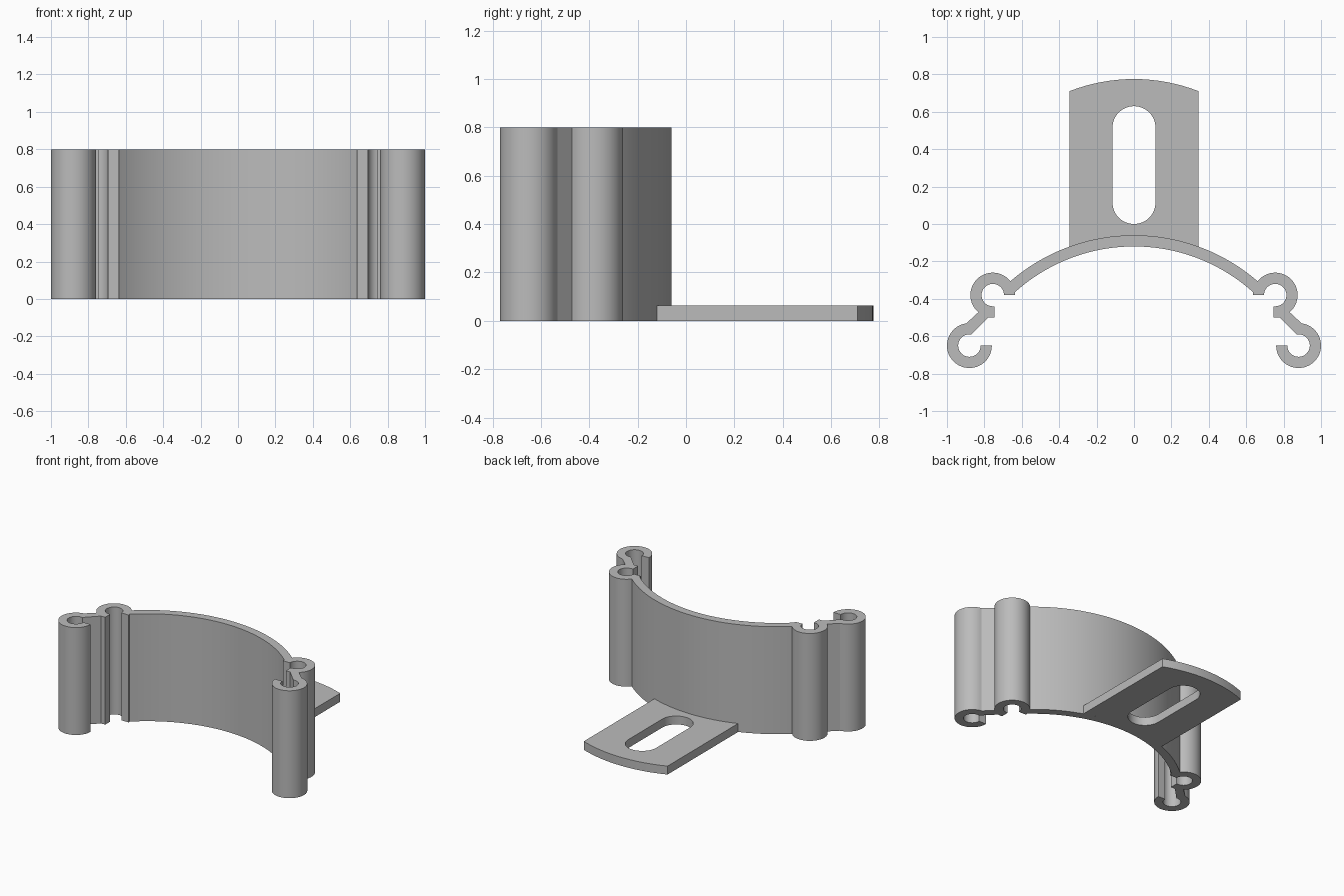
import bpy, bmesh
from math import cos, sin, radians, ceil

cube = bpy.data.objects.get("Cube")
if cube:
    bpy.data.objects.remove(cube, do_unlink=True)

# Single plain grey finish
grey = bpy.data.materials.new("plain grey")
grey.use_nodes = True
colour = (0.5, 0.5, 0.5, 1)
grey.diffuse_color = colour
grey.node_tree.nodes["Principled BSDF"].inputs["Base Color"].default_value = colour


def arc(centre, r, start, end, step=8):
    """Points along an arc, angles in degrees, both ends included."""
    n = ceil(abs(end - start) / step)
    angles = [radians(start + (end - start) * i / n) for i in range(n + 1)]
    return [(centre[0] + r * cos(a), centre[1] + r * sin(a)) for a in angles]


def mirrored(half):
    """Close a right-hand outline with its reflection in x = 0."""
    return half + [(-x, y) for x, y in reversed(half) if abs(x) > 1e-5]


def extrude_outline(name, loops, height):
    """Fill the outline, with any further loops as holes, and extrude it up."""
    bm = bmesh.new()
    for loop in loops:
        verts = [bm.verts.new((x, y, 0)) for x, y in loop]
        for a, b in zip(verts, verts[1:] + verts[:1]):
            bm.edges.new((a, b))
    bmesh.ops.triangle_fill(bm, edges=bm.edges[:], use_beauty=True, use_dissolve=False)
    top = bmesh.ops.extrude_face_region(bm, geom=bm.faces[:], use_keep_orig=True)
    moved = [v for v in top["geom"] if isinstance(v, bmesh.types.BMVert)]
    bmesh.ops.translate(bm, vec=(0, 0, height), verts=moved)
    bmesh.ops.recalc_face_normals(bm, faces=bm.faces[:])
    mesh = bpy.data.meshes.new(name)
    bm.to_mesh(mesh)
    bm.free()
    mesh.materials.append(grey)
    obj = bpy.data.objects.new(name, mesh)
    bpy.context.collection.objects.link(obj)
    bpy.ops.object.select_all(action="DESELECT")
    obj.select_set(True)
    bpy.context.view_layer.objects.active = obj
    bpy.ops.object.shade_smooth_by_angle(angle=radians(25))
    return obj


HUB = (0, -1.071)           # centre of the curved wall
UPPER = (0.755, -0.38)      # centre of the upper clip
LOWER = (0.88, -0.65)       # centre of the lower clip
OUTER_R, WALL = 1.011, 0.06
CLIP_OUT, CLIP_IN = 0.12, 0.06

# Curved wall with two open clips at each end
half = arc(HUB, OUTER_R, 90, 49.2, 2.5)
half += arc(UPPER, CLIP_OUT, 143, -50)
half += arc(LOWER, CLIP_OUT, 82, -180)
half += arc(LOWER, CLIP_IN, -180, 100)
half += [(0.78, -0.5), (0.745, -0.5), (0.745, -0.44)]
half += arc(UPPER, CLIP_IN, -90, 180)
half += [(0.635, -0.38)]
half += arc(HUB, OUTER_R - WALL, 47.9, 90, 2.5)
# The first and last points lie on the mirror line
extrude_outline("curved_clip_wall", [mirrored(half)], 0.8)

# Flat mounting tab with a long slot
tab = arc((0, -0.175), 0.95, 90, 68.7, 3) + arc(HUB, OUTER_R, 70.05, 90, 2.5)
slot = arc((0, 0.515), 0.115, 0, 180) + arc((0, 0.115), 0.115, 180, 360)
extrude_outline("slotted_mounting_tab", [mirrored(tab), slot], 0.063)
